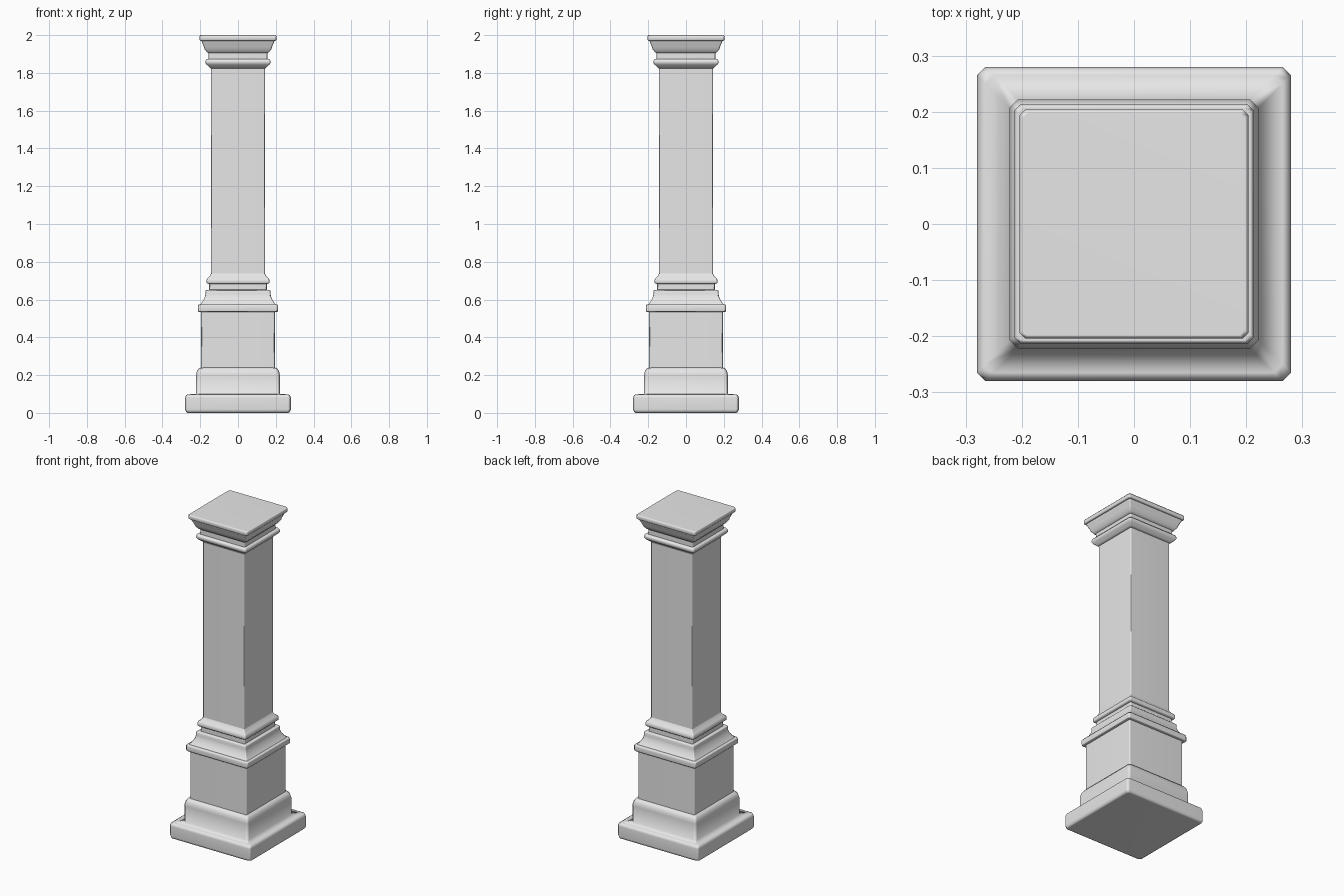
import bpy
import bmesh
import math

cube = bpy.data.objects.get("Cube")
if cube:
    bpy.data.objects.remove(cube, do_unlink=True)

stone = bpy.data.materials.new("grey_stone")
stone.use_nodes = True
stone.diffuse_color = (0.8, 0.8, 0.8, 1)
stone.node_tree.nodes["Principled BSDF"].inputs["Base Color"].default_value = (0.8, 0.8, 0.8, 1)


def square_ring(bm, half, z, cut):
    """Square outline with its four corners cut off."""
    ring = []
    for sx, sy in ((1, 1), (-1, 1), (-1, -1), (1, -1)):
        a = (sx * half, sy * (half - cut), z)
        b = (sx * (half - cut), sy * half, z)
        ring += [bm.verts.new(p) for p in ((a, b) if sx == sy else (b, a))]
    return ring


def moulding(name, profile, cut, angle):
    """Stack square outlines along a (half width, height) profile."""
    bm = bmesh.new()
    rings = [square_ring(bm, half, z, cut) for half, z in profile]
    for low, high in zip(rings, rings[1:]):
        for i in range(len(low)):
            j = (i + 1) % len(low)
            bm.faces.new((low[i], low[j], high[j], high[i]))
    bm.faces.new(rings[0][::-1])
    bm.faces.new(rings[-1])
    bmesh.ops.recalc_face_normals(bm, faces=bm.faces)
    mesh = bpy.data.meshes.new(name)
    bm.to_mesh(mesh)
    bm.free()
    mesh.materials.append(stone)
    obj = bpy.data.objects.new(name, mesh)
    bpy.context.collection.objects.link(obj)
    bpy.ops.object.select_all(action='DESELECT')
    obj.select_set(True)
    bpy.context.view_layer.objects.active = obj
    bpy.ops.object.shade_smooth_by_angle(angle=math.radians(angle))
    # Keep wide faces flat while the narrow bevels blend
    weighted = obj.modifiers.new("soft_edges", 'WEIGHTED_NORMAL')
    weighted.keep_sharp = True
    return obj


# Plinth and the block above it, blended where they meet
moulding("plinth_base", [
    (0.265, 0), (0.275, 0.005), (0.28, 0.018), (0.28, 0.08), (0.275, 0.093),
    (0.265, 0.098), (0.222, 0.10), (0.222, 0.20), (0.217, 0.222),
    (0.206, 0.238), (0.19, 0.24)], 0.015, 100)

# Plain pedestal block
moulding("pedestal_block", [(0.195, 0.23), (0.195, 0.545)], 0.008, 50)

# Pedestal cap slab
moulding("pedestal_cap", [
    (0.208, 0.535), (0.213, 0.54), (0.213, 0.567), (0.207, 0.575)], 0.01, 50)

# Curved step up to the shaft
moulding("shaft_foot", [
    (0.203, 0.57), (0.193, 0.582), (0.183, 0.597), (0.175, 0.615),
    (0.172, 0.63), (0.172, 0.646), (0.168, 0.65), (0.153, 0.652),
    (0.153, 0.683), (0.163, 0.685), (0.167, 0.69), (0.167, 0.704),
    (0.161, 0.714), (0.15, 0.724), (0.143, 0.738)], 0.007, 50)

# Tall square shaft
moulding("shaft", [(0.143, 0.72), (0.143, 1.84)], 0.006, 50)

# Capital neck ring
moulding("neck_ring", [
    (0.143, 1.823), (0.152, 1.832), (0.166, 1.843), (0.172, 1.853),
    (0.172, 1.863), (0.167, 1.872), (0.15, 1.874)], 0.007, 50)

# Flared capital under the top slab
moulding("capital", [
    (0.155, 1.865), (0.155, 1.905), (0.164, 1.908), (0.168, 1.915),
    (0.177, 1.926), (0.181, 1.94), (0.188, 1.955), (0.193, 1.968),
    (0.193, 1.974)], 0.008, 50)

# Top slab
moulding("top_slab", [
    (0.198, 1.97), (0.204, 1.976), (0.204, 1.993), (0.198, 2.0)], 0.01, 50)
